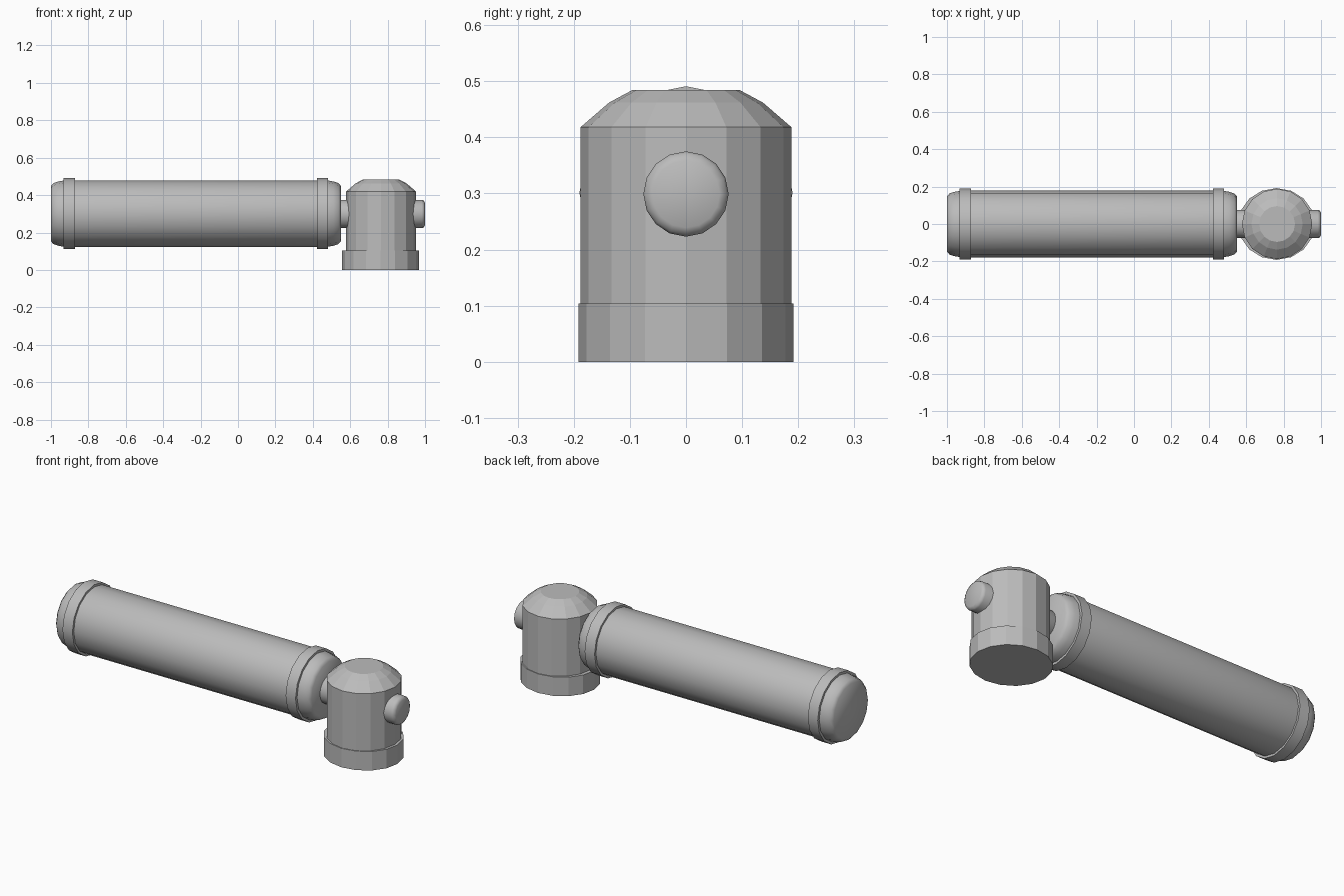
import bpy
import bmesh
import math
from mathutils import Matrix, Vector

cube = bpy.data.objects.get("Cube")
if cube:
    bpy.data.objects.remove(cube, do_unlink=True)

SIDES = 16
AXIS_Z = 0.301
VALVE_X = 0.765

grey = bpy.data.materials.new("light grey")
grey.use_nodes = True
colour = (0.5, 0.5, 0.5, 1)
grey.diffuse_color = colour
grey.node_tree.nodes["Principled BSDF"].inputs["Base Color"].default_value = colour


def lathe(name, profile, centre, along_x=False, smooth=False, stretch=1.0):
    """Revolve (radius, height) pairs into a closed solid."""
    bm = bmesh.new()
    rings = []
    for radius, height in profile:
        ring = []
        for i in range(SIDES):
            a = math.tau * i / SIDES
            ring.append(bm.verts.new((radius * math.cos(a) * stretch, radius * math.sin(a), height)))
        rings.append(ring)
    for low, high in zip(rings, rings[1:]):
        for i in range(SIDES):
            j = (i + 1) % SIDES
            bm.faces.new((low[i], low[j], high[j], high[i]))
    bm.faces.new(rings[0][::-1])
    bm.faces.new(rings[-1])
    if along_x:
        bm.transform(Matrix.Rotation(math.pi / 2, 4, "Y"))
    bm.transform(Matrix.Translation(Vector(centre)))
    bmesh.ops.recalc_face_normals(bm, faces=bm.faces)
    mesh = bpy.data.meshes.new(name)
    bm.to_mesh(mesh)
    bm.free()
    mesh.materials.append(grey)
    obj = bpy.data.objects.new(name, mesh)
    bpy.context.collection.objects.link(obj)
    if smooth:
        bpy.ops.object.select_all(action="DESELECT")
        obj.select_set(True)
        bpy.context.view_layer.objects.active = obj
        bpy.ops.object.shade_smooth_by_angle(angle=math.radians(50))
    return obj


def both_ends(half):
    """Mirror half a profile, listed from the middle outwards."""
    return [(r, -h) for r, h in reversed(half)] + half


# Long barrel with rounded ends
barrel_x = -0.225
barrel_half = [(0.178, 0.70), (0.172, 0.735), (0.163, 0.762), (0.148, 0.775)]
lathe("barrel", both_ends(barrel_half), (barrel_x, 0, AXIS_Z), True, True)

# Raised collars near both barrel ends
for side, name in ((-1, "outer_collar"), (1, "inner_collar")):
    lathe(name, both_ends([(0.190, 0.03)]),
          (barrel_x + side * 0.677, 0, AXIS_Z), True, True)

# Upright valve body with faceted dome
lathe("valve_body", [(0.188, 0.05), (0.188, 0.418), (0.137, 0.462), (0.096, 0.484)],
      (VALVE_X, 0, 0))

# Wider foot, slightly stretched along the barrel
lathe("valve_foot", [(0.192, 0), (0.192, 0.104)], (0.762, 0, 0), stretch=1.07)

# Cross pin that joins the barrel and ends in a round knob
lathe("cross_pin", both_ends([(0.076, 0.218), (0.072, 0.228), (0.060, 0.235)]),
      (VALVE_X, 0, 0.299), True, True)
